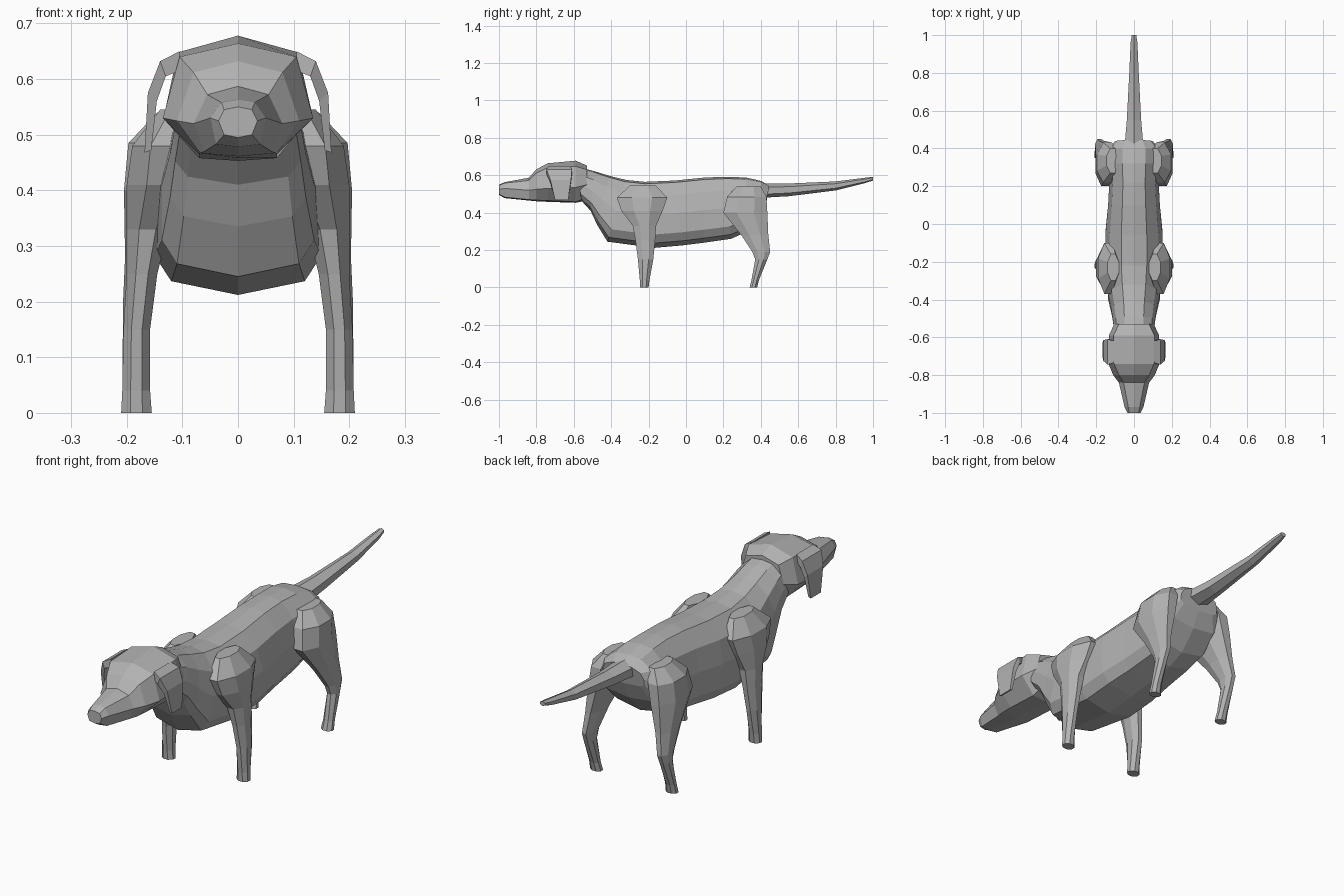
import bpy, bmesh

coat = bpy.data.materials.new("grey_coat")
coat.diffuse_color = (0.45, 0.45, 0.45, 1)


def loft(name, rings, mirror=False):
    """Skin a list of equal-length point rings, cap both ends."""
    bm = bmesh.new()
    vr = [[bm.verts.new(p) for p in ring] for ring in rings]
    n = len(vr[0])
    for a, b in zip(vr, vr[1:]):
        for i in range(n):
            j = (i + 1) % n
            bm.faces.new((a[i], a[j], b[j], b[i]))
    bm.faces.new(vr[0])
    bm.faces.new(vr[-1])
    bmesh.ops.triangulate(bm, faces=[f for f in bm.faces if len(f.verts) > 4])
    bmesh.ops.recalc_face_normals(bm, faces=bm.faces)
    me = bpy.data.meshes.new(name)
    bm.to_mesh(me)
    bm.free()
    me.materials.append(coat)
    ob = bpy.data.objects.new(name, me)
    bpy.context.collection.objects.link(ob)
    if mirror:
        ob.modifiers.new("Mirror", 'MIRROR').use_mirror_merge = False
    return ob


def symmetric(half):
    """Close a half ring that runs from top centre to bottom centre."""
    return half + [(-x, y, z) for x, y, z in half[-2:0:-1]]


# torso and neck: top y, top z, bottom y, bottom z, half width
SECTION = [(0, 1), (.45, .97), (.86, .78), (1, .5), (1, .2), (.8, .07), (0, 0)]
torso = [
    (-.58, .645, -.56, .465, .105), (-.49, .622, -.51, .41, .113),
    (-.41, .597, -.475, .335, .122), (-.32, .575, -.42, .245, .137),
    (-.22, .565, -.17, .212, .15), (-.06, .572, -.02, .225, .15),
    (.10, .588, .10, .24, .137), (.22, .592, .24, .26, .13),
    (.32, .588, .32, .295, .138), (.40, .57, .40, .38, .135),
    (.445, .545, .43, .455, .10)]
loft("torso", [symmetric([(w * u, yb + (yt - yb) * v, zb + (zt - zb) * v)
                          for u, v in SECTION]) for yt, zt, yb, zb, w in torso])

# head and muzzle: y, then (x, z) pairs down one side
head = [
    (-.53, [(0, .652), (.08, .63), (.105, .55), (.07, .48), (0, .465)]),
    (-.59, [(0, .678), (.108, .648), (.133, .535), (.07, .458), (0, .453)]),
    (-.74, [(0, .664), (.105, .64), (.135, .53), (.07, .465), (0, .458)]),
    (-.80, [(0, .632), (.08, .612), (.11, .525), (.068, .467), (0, .461)]),
    (-.84, [(0, .587), (.055, .572), (.08, .52), (.06, .47), (0, .465)]),
    (-.97, [(0, .563), (.03, .558), (.05, .53), (.04, .483), (0, .478)]),
    (-1.0, [(0, .55), (.025, .545), (.035, .525), (.025, .5), (0, .495)])]
loft("head", [symmetric([(x, y, z) for x, z in pts]) for y, pts in head])

# tail: y, centre z, half width, half height
tail = [(.41, .518, .05, .038), (.55, .522, .038, .034), (.80, .543, .025, .024),
        (.96, .573, .018, .014), (1.0, .582, .012, .01)]
HEX = [(0, 1), (.87, .5), (.87, -.5), (0, -1), (-.87, -.5), (-.87, .5)]
loft("tail", [[(u * w / .87, y, z + v * h) for u, v in HEX] for y, z, w, h in tail])

# legs: z, y front, y back, x inner, x outer
OCT = [(0, .3), (0, .7), (.3, 1), (.7, 1), (1, .7), (1, .3), (.7, 0), (.3, 0)]


def leg(name, rows):
    loft(name, [[(x0 + (x1 - x0) * u, y0 + (y1 - y0) * v, z) for u, v in OCT]
                for z, y0, y1, x0, x1 in rows], mirror=True)


leg("front_legs", [
    (.545, -.30, -.16, .08, .14), (.48, -.37, -.10, .08, .19),
    (.41, -.345, -.125, .08, .20), (.33, -.285, -.16, .125, .20),
    (.25, -.27, -.165, .145, .20), (.15, -.257, -.175, .158, .206),
    (.04, -.247, -.195, .158, .208), (0, -.245, -.20, .155, .21)])
leg("rear_legs", [
    (.54, .27, .40, .08, .145), (.485, .22, .43, .08, .197),
    (.40, .20, .435, .10, .205), (.28, .295, .44, .14, .203),
    (.19, .355, .45, .16, .207), (.15, .37, .435, .163, .207),
    (.04, .35, .39, .163, .208), (0, .34, .38, .158, .21)])

# ears: outer x, outer z, inner x, inner z, y front, y back
ear = [(.105, .65, .105, .615, -.735, -.62), (.14, .632, .13, .605, -.745, -.61),
       (.162, .575, .146, .56, -.725, -.615), (.168, .468, .156, .472, -.70, -.63)]
loft("ears", [[(xo, y0, zo), (xo, y1, zo), (xi, y1, zi), (xi, y0, zi)]
              for xo, zo, xi, zi, y0, y1 in ear], mirror=True)
